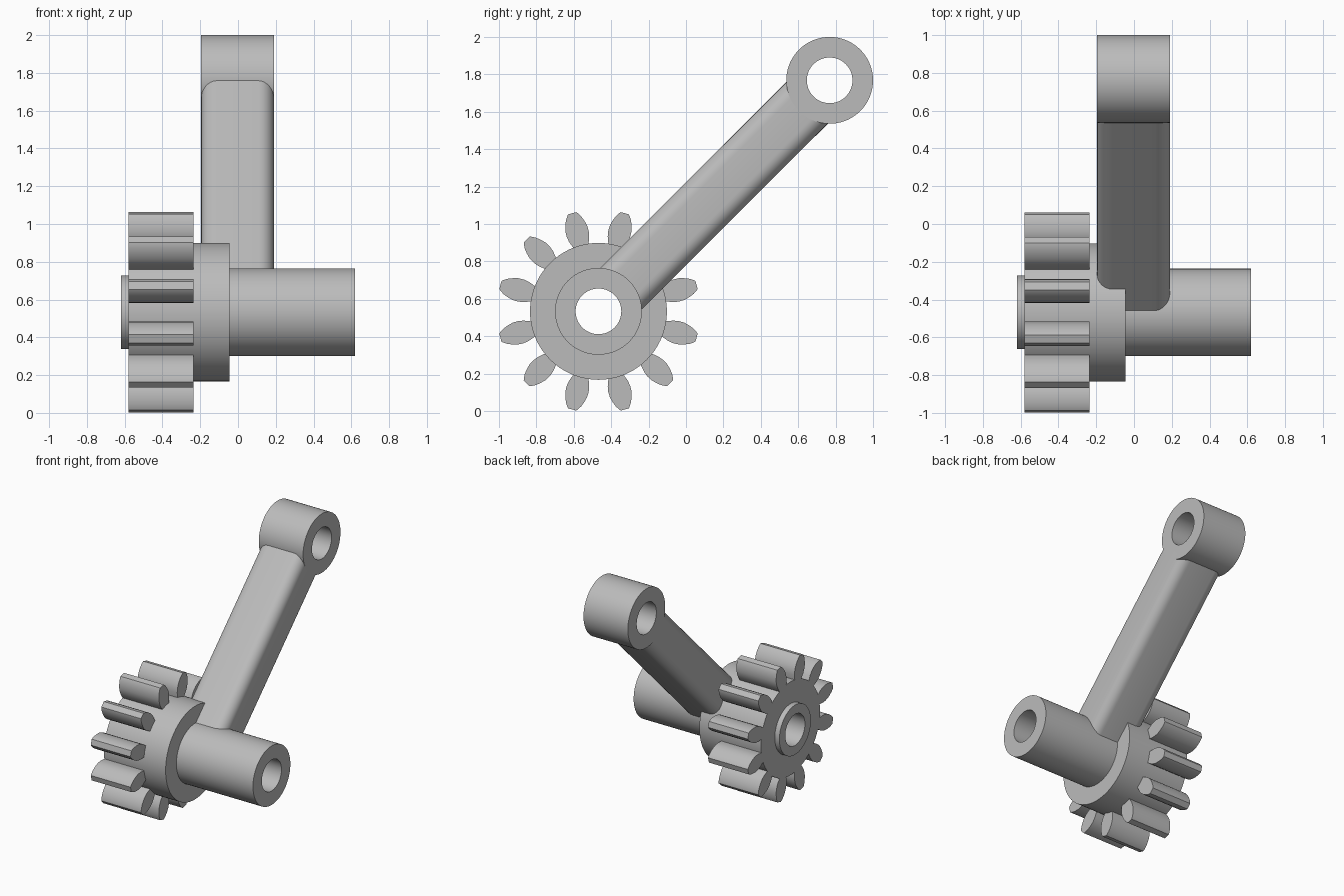
import bpy, bmesh, math
from mathutils import Matrix, Vector

cube = bpy.data.objects.get("Cube")
if cube:
    bpy.data.objects.remove(cube)

grey = bpy.data.materials.new("plain grey")
grey.use_nodes = True
grey.diffuse_color = (0.5, 0.5, 0.5, 1)
grey.node_tree.nodes["Principled BSDF"].inputs["Base Color"].default_value = (0.5, 0.5, 0.5, 1)

SHAFT = Vector((0, -0.468, 0.533))
EYE = Vector((0, 0.768, 1.768))
BORE, BOSS = 0.122, 0.232
X_LEFT, X_RIGHT = 0.19, -0.195


def finish(name, bm, location):
    bmesh.ops.recalc_face_normals(bm, faces=bm.faces)
    mesh = bpy.data.meshes.new(name)
    bm.to_mesh(mesh)
    bm.free()
    mesh.materials.append(grey)
    obj = bpy.data.objects.new(name, mesh)
    obj.location = location
    bpy.context.collection.objects.link(obj)
    bpy.ops.object.select_all(action="DESELECT")
    obj.select_set(True)
    bpy.context.view_layer.objects.active = obj
    bpy.ops.object.shade_smooth_by_angle(angle=math.radians(30))
    return obj


def lathe(name, profile, location, steps=72):
    """Spin a closed (x, radius) profile around the x axis."""
    bm = bmesh.new()
    rings = []
    for i in range(steps):
        a = math.tau * i / steps
        rings.append([bm.verts.new((x, r * math.cos(a), r * math.sin(a))) for x, r in profile])
    n = len(profile)
    for i in range(steps):
        a, b = rings[i], rings[(i + 1) % steps]
        for j in range(n):
            k = (j + 1) % n
            bm.faces.new((a[j], a[k], b[k], b[j]))
    return finish(name, bm, location)


def prism(bm, points, offset):
    """Extrude a closed outline along an offset."""
    face = bm.faces.new([bm.verts.new(p) for p in points])
    new = bmesh.ops.extrude_face_region(bm, geom=[face])["geom"]
    bmesh.ops.translate(bm, verts=[v for v in new if isinstance(v, bmesh.types.BMVert)], vec=offset)


# Stepped hollow shaft: end hub, gear root with collar, long boss
lathe("shaft_and_collar", [(-0.62, BORE), (-0.62, 0.195), (-0.58, 0.195), (-0.58, 0.366),
                           (-0.045, 0.366), (-0.045, BOSS), (0.62, BOSS), (0.62, BORE)], SHAFT)

# Hollow eye at the far end of the arm
lathe("arm_eye", [(X_RIGHT, BORE), (X_RIGHT, BOSS), (X_LEFT, BOSS), (X_LEFT, BORE)], EYE)

# Twelve leaf-shaped gear teeth, given as radius and half width
side = [(0.35, 0.038), (0.37, 0.045), (0.40, 0.056), (0.43, 0.061), (0.46, 0.060),
        (0.49, 0.052), (0.515, 0.042), (0.535, 0.029), (0.543, 0.022)]
outline = side + [(r, -w) for r, w in reversed(side)]
teeth = bmesh.new()
for i in range(12):
    turn = Matrix.Rotation(math.radians(15 + 30 * i), 3, "X")
    prism(teeth, [turn @ Vector((-0.58, r, w)) for r, w in outline], (0.345, 0, 0))
finish("gear_teeth", teeth, SHAFT)

# Arm with a rounded rectangular section, ending inside both tube walls
along = (EYE - SHAFT).normalized()
across = Vector((1, 0, 0))
up = across.cross(along)
half_w, half_t, radius = (X_LEFT - X_RIGHT) / 2, 0.157, 0.08
section = []
for k, (sx, st) in enumerate([(1, 1), (-1, 1), (-1, -1), (1, -1)]):
    for j in range(9):
        a = math.radians(90 * k + 90 * j / 8)
        section.append(across * (sx * (half_w - radius) + radius * math.cos(a))
                       + up * (st * (half_t - radius) + radius * math.sin(a)))
arm = bmesh.new()
inset = 0.168
prism(arm, [p + along * inset for p in section], along * ((EYE - SHAFT).length - 2 * inset))
finish("connecting_arm", arm, SHAFT + across * ((X_LEFT + X_RIGHT) / 2))
